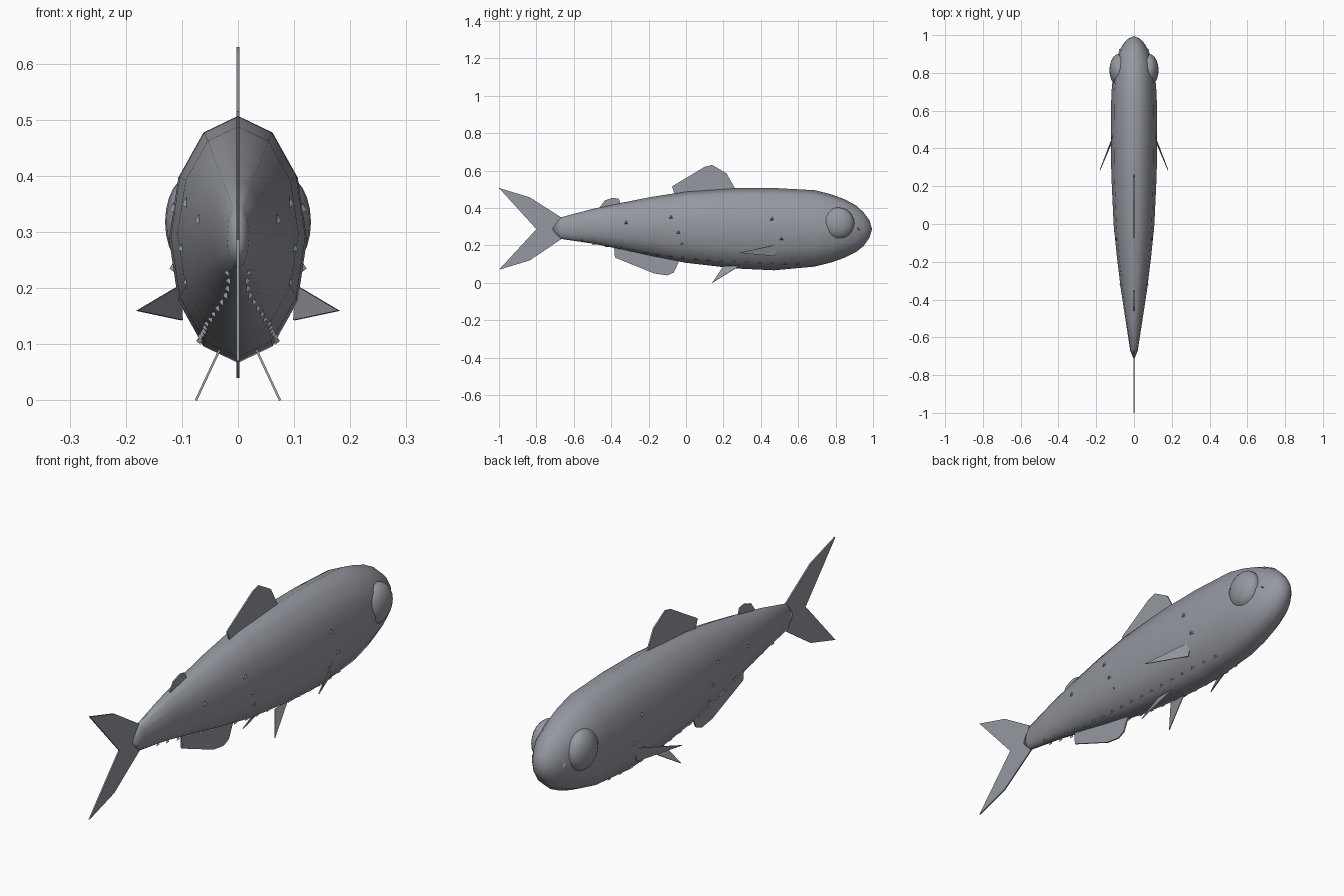
import bpy, bmesh, math
from mathutils import Vector

cube = bpy.data.objects.get("Cube")
if cube:
    bpy.data.objects.remove(cube, do_unlink=True)

grey = bpy.data.materials.new("slate grey")
grey.use_nodes = True
COLOUR = (0.30, 0.315, 0.35, 1)
grey.diffuse_color = COLOUR
grey.node_tree.nodes["Principled BSDF"].inputs["Base Color"].default_value = COLOUR

# Body stations: y, top z, bottom z, half width
STATIONS = [
    (-0.67, 0.35, 0.235, 0.02), (-0.5, 0.395, 0.21, 0.046),
    (-0.35, 0.427, 0.18, 0.069), (-0.18, 0.46, 0.142, 0.09),
    (0, 0.488, 0.107, 0.108), (0.26, 0.506, 0.077, 0.12),
    (0.47, 0.507, 0.067, 0.123), (0.69, 0.495, 0.087, 0.12),
    (0.78, 0.472, 0.11, 0.112), (0.85, 0.446, 0.135, 0.1),
    (0.91, 0.413, 0.165, 0.08), (0.95, 0.376, 0.197, 0.06),
    (0.98, 0.335, 0.24, 0.034)]
SIDES = 12


def finish(name, bm, smooth=False):
    bmesh.ops.recalc_face_normals(bm, faces=bm.faces)
    mesh = bpy.data.meshes.new(name)
    bm.to_mesh(mesh)
    bm.free()
    mesh.materials.append(grey)
    for p in mesh.polygons:
        p.use_smooth = smooth
    obj = bpy.data.objects.new(name, mesh)
    bpy.context.collection.objects.link(obj)
    return obj


def body_width(y, z):
    """Half width of the body surface at a given length and height."""
    for a, b in zip(STATIONS, STATIONS[1:]):
        if a[0] <= y <= b[0]:
            t = (y - a[0]) / (b[0] - a[0])
            top, low, w = (a[i] + (b[i] - a[i]) * t for i in (1, 2, 3))
            k = (2 * z - top - low) / (top - low)
            return w * math.sqrt(max(0, 1 - k * k))
    return 0


def plate(name, outline, thickness=0.006):
    """Thin fin extruded from an outline of 3D points."""
    bm = bmesh.new()
    pts = [Vector(p) for p in outline]
    n = (pts[1] - pts[0]).cross(pts[2] - pts[0]).normalized() * thickness / 2
    near = [bm.verts.new(p - n) for p in pts]
    far = [bm.verts.new(p + n) for p in pts]
    bm.faces.new(near)
    bm.faces.new(far[::-1])
    for i in range(len(pts)):
        j = (i + 1) % len(pts)
        bm.faces.new((near[i], near[j], far[j], far[i]))
    return finish(name, bm)


# Body: lofted rings closed with a point at nose and tail root
bm = bmesh.new()
rings = []
for y, top, low, w in STATIONS:
    rings.append([bm.verts.new((w * math.sin(a), y, (top + low) / 2 + (top - low) / 2 * math.cos(a)))
                  for a in (math.tau * i / SIDES for i in range(SIDES))])
nose = bm.verts.new((0, 0.995, 0.287))
root = bm.verts.new((0, -0.72, 0.287))
for i in range(SIDES):
    j = (i + 1) % SIDES
    for a, b in zip(rings, rings[1:]):
        bm.faces.new((a[i], a[j], b[j], b[i]))
    bm.faces.new((rings[-1][i], rings[-1][j], nose))
    bm.faces.new((rings[0][j], rings[0][i], root))
finish("body", bm, smooth=True)

# Fins on the centre line, as (y, z) outlines
MIDDLE_FINS = {
    "tail_fin_upper": [(-0.8, 0.287), (-1, 0.507), (-0.835, 0.457), (-0.66, 0.345), (-0.66, 0.287)],
    "tail_fin_lower": [(-0.8, 0.287), (-1, 0.07), (-0.835, 0.12), (-0.66, 0.238), (-0.66, 0.287)],
    "dorsal_fin": [(0.27, 0.49), (0.217, 0.585), (0.14, 0.63), (0.1, 0.62),
                   (-0.075, 0.515), (-0.055, 0.46)],
    "rear_dorsal_fin": [(-0.46, 0.405), (-0.435, 0.44), (-0.39, 0.455), (-0.36, 0.45),
                        (-0.345, 0.41), (-0.44, 0.39)],
    "anal_fin": [(-0.385, 0.2), (-0.38, 0.135), (-0.17, 0.05), (-0.1, 0.04),
                 (-0.065, 0.055), (-0.03, 0.13)],
}
for name, outline in MIDDLE_FINS.items():
    plate(name, [(0, y, z) for y, z in outline])

# Spots that stand out along the flanks: a lower row and a few higher ones
spots = [(0.51, 0.235), (0.46, 0.34), (-0.08, 0.35), (-0.04, 0.27),
         (-0.02, 0.21), (-0.32, 0.32), (0.92, 0.29)]
for i in range(18):
    y = -0.56 + 0.068 * i
    spots.append((y, 0.105 + 0.12 * ((0.55 - y) / 1.1) ** 2))

for side, s in (("left", 1), ("right", -1)):
    # Paired fins
    plate(side + "_pectoral_fin", [(s * 0.104, 0.485, 0.205), (s * 0.1, 0.475, 0.143),
                                   (s * 0.18, 0.285, 0.16)], 0.004)
    plate(side + "_pelvic_fin", [(s * 0.033, 0.285, 0.09), (s * 0.033, 0.2, 0.09),
                                 (s * 0.075, 0.14, 0)], 0.004)

    # Eye: flattened ball set in the head
    bm = bmesh.new()
    bmesh.ops.create_uvsphere(bm, u_segments=20, v_segments=12, radius=1)
    for v in bm.verts:
        v.co = Vector((s * 0.08 + v.co.x * 0.05, 0.815 + v.co.y * 0.085, 0.318 + v.co.z * 0.085))
    finish(side + "_eye", bm, smooth=True)

    # Spots: small three-sided pyramids pointing out of the skin
    bm = bmesh.new()
    for y, z in spots:
        x = body_width(y, z) * 0.96
        base = [bm.verts.new((s * x, y + 0.013 * math.sin(a), z + 0.013 * math.cos(a)))
                for a in (math.tau * k / 3 for k in range(3))]
        tip = bm.verts.new((s * (x + 0.008), y, z))
        for k in range(3):
            bm.faces.new((base[k], base[(k + 1) % 3], tip))
        bm.faces.new(base)
    finish(side + "_spots", bm)
